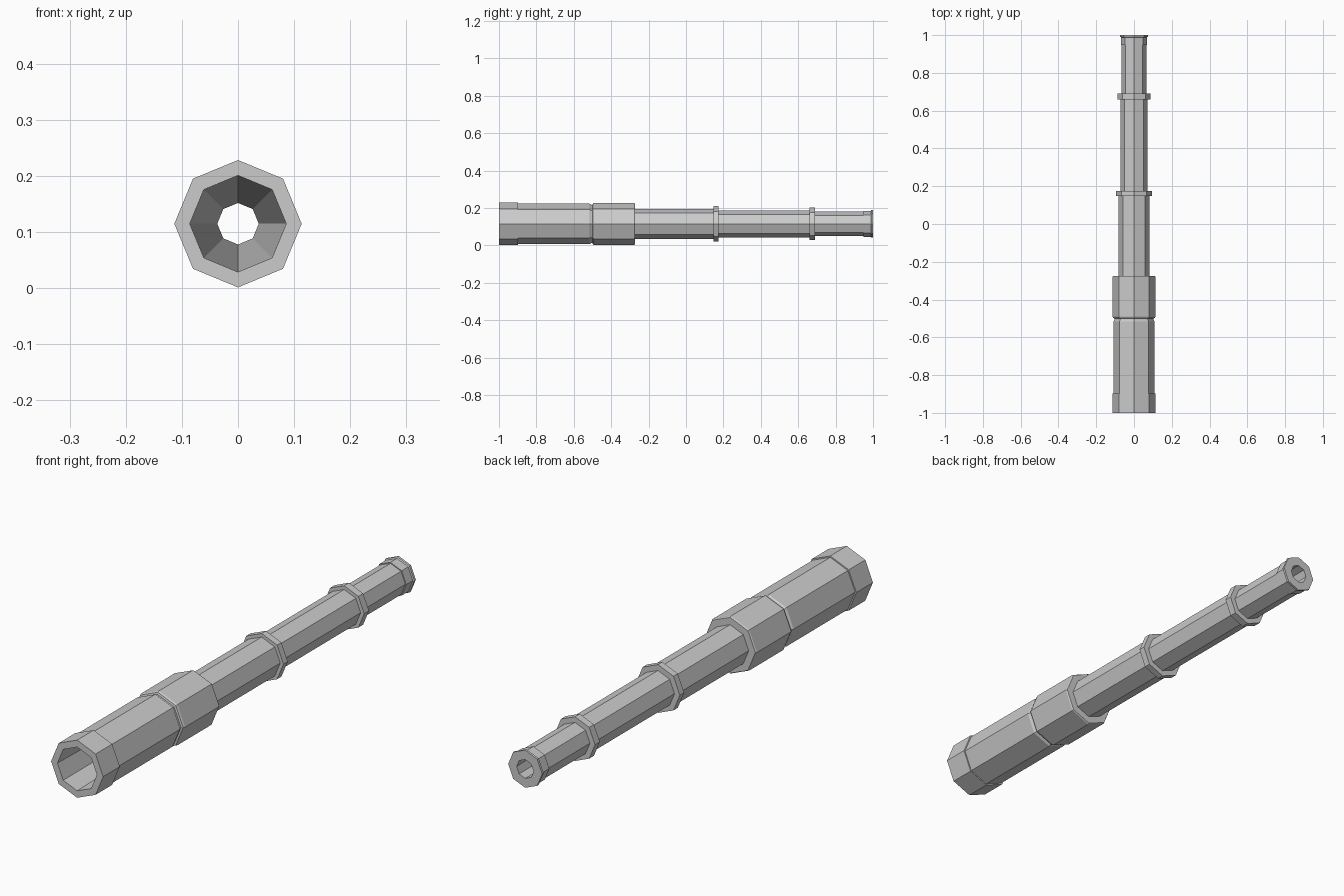
import bpy, bmesh
from math import sin, cos, pi

if "Cube" in bpy.data.objects:
    bpy.data.objects.remove(bpy.data.objects["Cube"])

SIDES = 8
AXIS_Z = 0.1145


def lathe(name, profile):
    """Turn (radius, y) points around the lengthwise axis into an eight-sided shell."""
    bm = bmesh.new()
    rings = []
    for r, y in profile:
        rings.append([bm.verts.new((r * sin(2 * pi * k / SIDES), y,
                                    AXIS_Z + r * cos(2 * pi * k / SIDES)))
                      for k in range(SIDES)])
    for a, b in zip(rings, rings[1:]):
        for k in range(SIDES):
            n = (k + 1) % SIDES
            bm.faces.new((a[k], a[n], b[n], b[k]))
    mesh = bpy.data.meshes.new(name)
    bm.to_mesh(mesh)
    bm.free()
    obj = bpy.data.objects.new(name, mesh)
    bpy.context.collection.objects.link(obj)
    return obj


# Large front end: rim collar and main barrel, chamfered at the groove
lathe("front_rim", [(0.086, -1.0), (0.1135, -1.0), (0.1135, -0.897), (0.108, -0.897)])
lathe("main_barrel", [(0.108, -0.897), (0.108, -0.515), (0.102, -0.505)])

# Wide grip sleeve
lathe("grip_sleeve", [(0.102, -0.505), (0.102, -0.5), (0.110, -0.498), (0.113, -0.49),
                      (0.113, -0.279), (0.110, -0.274), (0.081, -0.274)])

# Sliding tubes, each ending in a raised collar: radius, start, collar radius, collar start, end, next radius
draws = [(0.081, -0.274, 0.095, 0.147, 0.174, 0.072),
         (0.072, 0.174, 0.087, 0.660, 0.690, 0.065)]
for i, (r, y0, rc, yc, y1, rn) in enumerate(draws, 1):
    lathe(f"draw_tube_{i}", [(r, y0), (r, yc)])
    lathe(f"tube_collar_{i}", [(r, yc), (rc, yc), (rc, y1), (rn, y1)])

# Eyepiece tube and its flared cap
lathe("eyepiece_tube", [(0.065, 0.690), (0.065, 0.948)])
lathe("eyepiece_cap", [(0.065, 0.948), (0.069, 0.948), (0.069, 0.988),
                       (0.074, 0.991), (0.074, 1.0), (0.037, 1.0)])

# Tapered bore running the full length
lathe("inner_bore", [(0.037, 1.0), (0.086, -1.0)])
